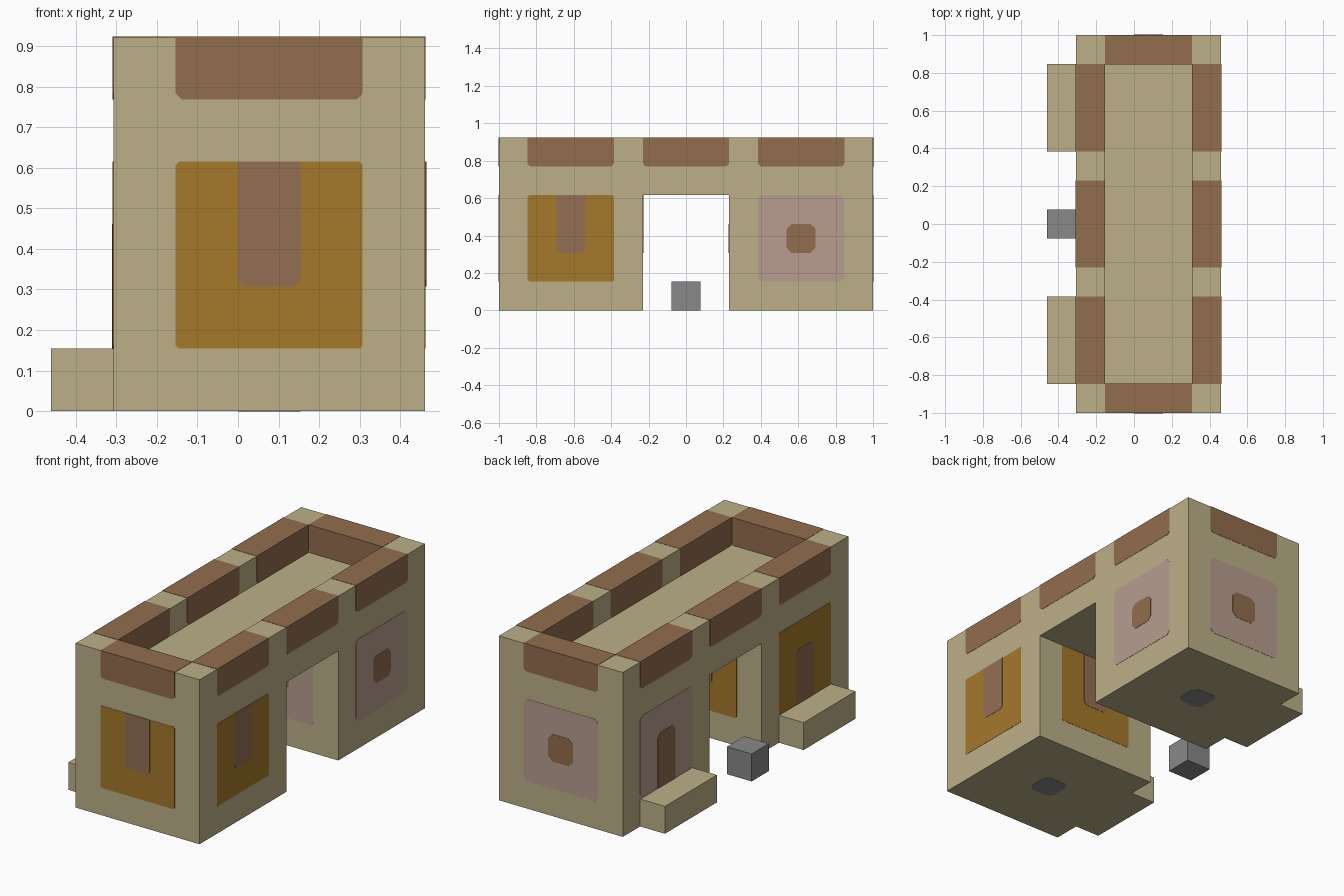
import bpy, bmesh
from math import radians
from mathutils import Matrix, Vector

if "Cube" in bpy.data.objects:
    bpy.data.objects.remove(bpy.data.objects["Cube"])

U = 2 / 13      # building module
T = 0.0015      # thickness of painted plates


def material(name, hexcode):
    srgb = [int(hexcode[i:i + 2], 16) / 255 for i in (0, 2, 4)]
    col = [c / 12.92 if c < 0.04045 else ((c + 0.055) / 1.055) ** 2.4 for c in srgb] + [1]
    m = bpy.data.materials.new(name)
    m.use_nodes = True
    m.diffuse_color = col
    bsdf = m.node_tree.nodes["Principled BSDF"]
    bsdf.inputs["Base Color"].default_value = col
    bsdf.inputs["Roughness"].default_value = 0.9
    return m


SAND = material("sandstone", "BCB088")
BROWN = material("brown", "926D4E")
DOOR = material("door brown", "956F54")
OCHRE = material("ochre", "A5782B")
PINK = material("dusty pink", "B89E90")
GREY = material("grey stone", "888888")


def prism(name, outline, y0, y1, mat, matrix=Matrix()):
    """Extrude an x-z outline from y0 to y1, then place it."""
    bm = bmesh.new()
    face = bm.faces.new([bm.verts.new((x, y0, z)) for x, z in outline])
    ext = bmesh.ops.extrude_face_region(bm, geom=[face])["geom"]
    verts = [v for v in ext if isinstance(v, bmesh.types.BMVert)]
    bmesh.ops.translate(bm, verts=verts, vec=(0, y1 - y0, 0))
    bm.transform(matrix)
    bmesh.ops.recalc_face_normals(bm, faces=bm.faces)
    return finish(name, bm, mat)


def finish(name, bm, mat):
    mesh = bpy.data.meshes.new(name)
    bm.to_mesh(mesh)
    bm.free()
    mesh.materials.append(mat)
    ob = bpy.data.objects.new(name, mesh)
    bpy.context.collection.objects.link(ob)
    return ob


def rect(w, z0, z1, low=0, high=0):
    """Centred rectangle with cut lower and upper corners."""
    h = w / 2
    pts = [(-h + low, z0), (h - low, z0)]
    pts += [(h, z0 + low)] if low else []
    pts += [(h, z1 - high)] if high else []
    pts += [(h - high, z1), (-h + high, z1)]
    pts += [(-h, z1 - high)] if high else []
    pts += [(-h, z0 + low)] if low else []
    return pts


def facing(x, y, angle):
    return Matrix.Translation((x * U, y * U, 0)) @ Matrix.Rotation(radians(angle), 4, 'Z')


FRONT, LEFT, BACK, RIGHT = 0, 90, 180, -90

# Gatehouse body: arch profile across the length, then a sunken roof
arch = [(-6.5, 0), (-1.5, 0), (-1.5, 4), (1.5, 4), (1.5, 0), (6.5, 0), (6.5, 6), (-6.5, 6)]
body = prism("gatehouse_body", [(a * U, b * U) for a, b in arch], 0, 5 * U, SAND,
             facing(3, 0, LEFT))
bm = bmesh.new()
bm.from_mesh(body.data)
roof = max(bm.faces, key=lambda f: f.calc_center_median().z)
bmesh.ops.inset_region(bm, faces=[roof], thickness=U, use_even_offset=True)
ext = bmesh.ops.extrude_face_region(bm, geom=[roof])["geom"]
bmesh.ops.translate(bm, verts=[v for v in ext if isinstance(v, bmesh.types.BMVert)],
                    vec=Vector((0, 0, -U)))
if roof.is_valid:
    bmesh.ops.delete(bm, geom=[roof], context='FACES_ONLY')
bmesh.ops.recalc_face_normals(bm, faces=bm.faces)
bm.to_mesh(body.data)
bm.free()

# Brown parapet blocks around the roof edge
spots = [(0.5, -6.5, FRONT), (0.5, 6.5, BACK)]
spots += [(x, y, a) for x, a in ((3, LEFT), (-2, RIGHT)) for y in (-4, 0, 4)]
for x, y, a in spots:
    prism("parapet_block", rect(3 * U, 5 * U, 6 * U + T, low=0.014), -T, U + T, BROWN,
          facing(x, y, a))


# Wall panels with a painted motif: (z range, corner cuts)
def panel(name, x, y, angle, mat, cut, motif_mat, z0, z1, low, high):
    place = facing(x, y, angle)
    prism(name + "_panel", rect(3 * U, U, 4 * U, cut, cut), -T, 0, mat, place)
    prism(name + "_motif", rect(U, z0 * U, z1 * U, low, high), -2 * T, 0, motif_mat, place)


C = 0.026
for name, x, y, a in (("front", 0.5, -6.5, FRONT), ("front_left", 3, -4, LEFT),
                      ("front_passage", 0.5, -1.5, BACK)):
    panel(name, x, y, a, OCHRE, 0.008, DOOR, 2, 4, 0.014, 0)
for name, x, y, a in (("back", 0.5, 6.5, BACK), ("back_left", 3, 4, LEFT),
                      ("back_passage", 0.5, 1.5, FRONT)):
    panel(name, x, y, a, PINK, 0.02, BROWN, 2, 3, C, C)
panel("front_right", -2, -4, RIGHT, OCHRE, 0.008, BROWN, 1, 3, 0, C)
panel("back_right", -2, 4, RIGHT, PINK, 0.02, BROWN, 1, 3, 0, C)

# Doorsteps and the loose stone beside the passage
for name, y, w, mat in (("front_step", -4, 3, SAND), ("back_step", 4, 3, SAND),
                        ("loose_stone", 0, 1, GREY)):
    prism(name, rect(w * U, 0, U), -U, 0, mat, facing(-2, y, RIGHT))

# Grey stones set into the underside of both towers
for y in (-4, 4):
    flat = Matrix.Translation((0.5 * U, y * U, 0)) @ Matrix.Rotation(radians(90), 4, 'X')
    prism("foundation_stone", rect(U, -U / 2, U / 2, C, C), -T, T, GREY, flat)
